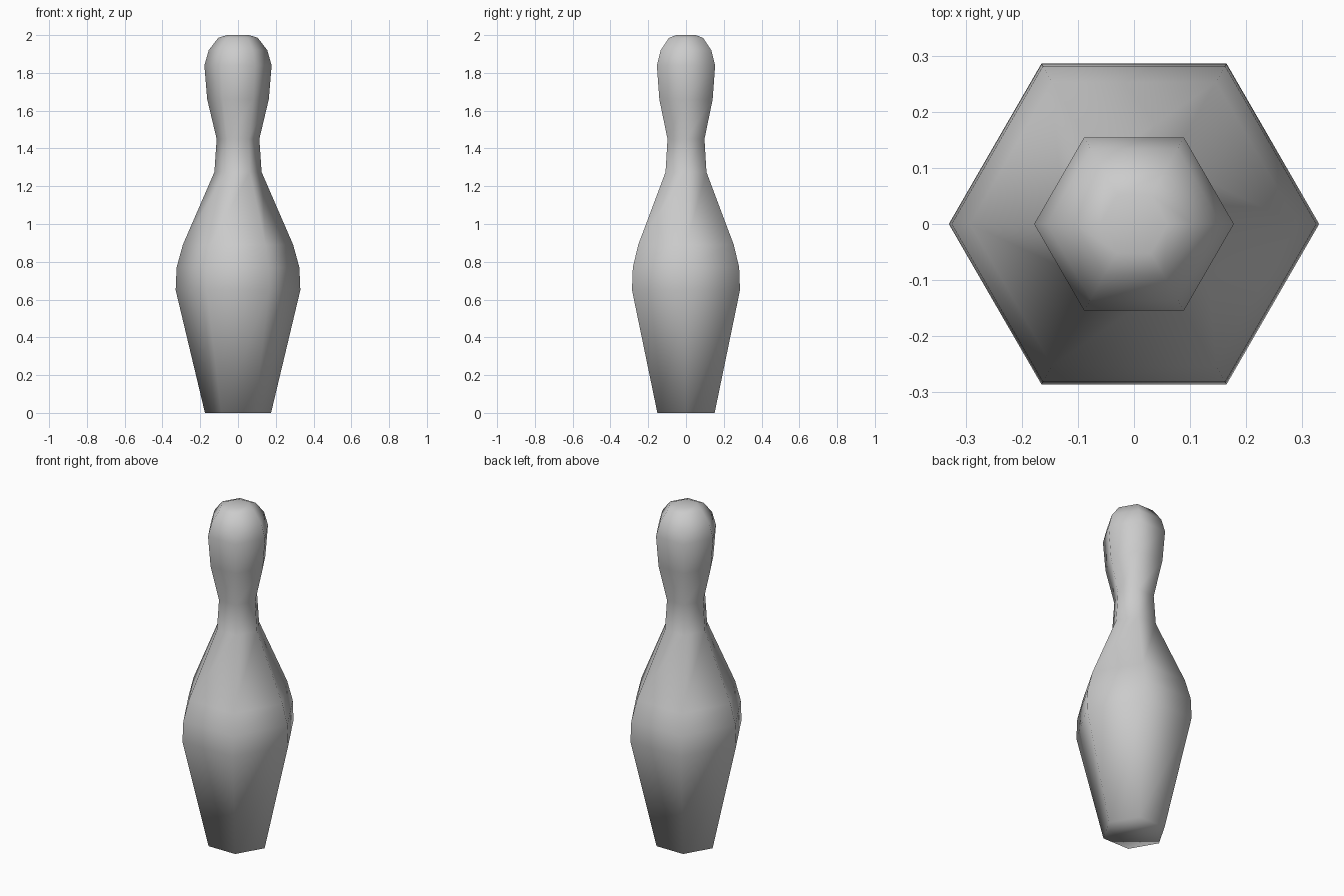
import bpy
import bmesh
from math import cos, sin, tau

cube = bpy.data.objects.get("Cube")
if cube:
    bpy.data.objects.remove(cube, do_unlink=True)

SIDES = 6
# Radius and height of each ring, from base to crown
PROFILE = [(0.175, 0), (0.33, 0.65), (0.325, 0.77), (0.292, 0.89),
           (0.125, 1.275), (0.113, 1.45), (0.163, 1.66), (0.178, 1.84),
           (0.155, 1.92), (0.105, 1.985), (0.06, 2.0)]

# Body material
grey = bpy.data.materials.new("plain grey")
grey.use_nodes = True
colour = (0.6, 0.6, 0.6, 1)
grey.diffuse_color = colour
grey.node_tree.nodes["Principled BSDF"].inputs["Base Color"].default_value = colour

# Six-sided turned body
bm = bmesh.new()
rings = [[bm.verts.new((r * cos(tau * i / SIDES), r * sin(tau * i / SIDES), z))
          for i in range(SIDES)] for r, z in PROFILE]
for low, high in zip(rings, rings[1:]):
    for i in range(SIDES):
        j = (i + 1) % SIDES
        bm.faces.new((low[i], low[j], high[j], high[i]))

# Base and crown caps
bm.faces.new(rings[0][::-1])
bm.faces.new(rings[-1])
for face in bm.faces:
    face.smooth = True

mesh = bpy.data.meshes.new("pin_body")
bm.to_mesh(mesh)
bm.free()
mesh.materials.append(grey)
pin = bpy.data.objects.new("pin_body", mesh)
bpy.context.collection.objects.link(pin)
